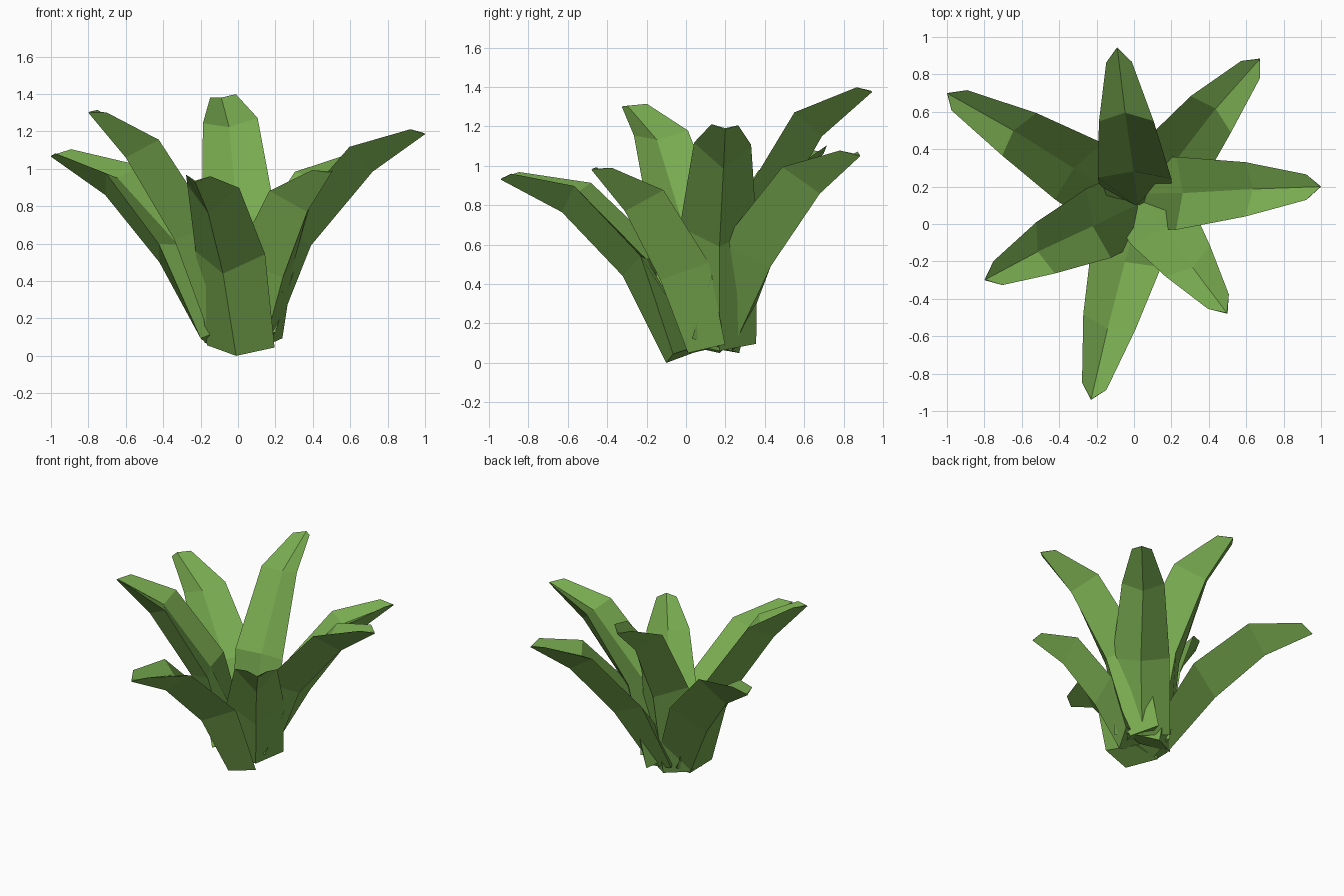
import bpy
import bmesh
from mathutils import Vector

if "Cube" in bpy.data.objects:
    bpy.data.objects.remove(bpy.data.objects["Cube"])

green = bpy.data.materials.new("leaf green")
green.diffuse_color = (0.19, 0.41, 0.08, 1)
green.use_nodes = True
green.node_tree.nodes["Principled BSDF"].inputs["Base Color"].default_value = green.diffuse_color

# Ridge (keel) points of each leaf from base to tip, and its roll
LEAVES = {
    "back_leaf": ([(0, .27, .05), (-.02, .42, .68), (-.06, .69, 1.15), (-.09, .945, 1.375)], .16),
    "back_right_leaf": ([(.12, .23, .06), (.30, .43, .49), (.49, .68, .86), (.675, .885, 1.05)], .05),
    "right_leaf": ([(.18, .17, .06), (.39, .17, .59), (.72, .19, .985), (1.0, .20, 1.185)], .05),
    "front_right_leaf": ([(.14, .01, .05), (.24, -.13, .42), (.37, -.31, .77), (.50, -.48, .98)], .03),
    "front_leaf": ([(-.01, -.10, 0), (-.08, -.32, .44), (-.16, -.63, .765), (-.23, -.94, .93)], .07),
    "left_leaf": ([(-.13, .03, .05), (-.34, -.07, .62), (-.60, -.19, 1.06), (-.80, -.30, 1.30)], .14),
    "back_left_leaf": ([(-.15, .17, .05), (-.42, .36, .50), (-.71, .54, .86), (-1.0, .70, 1.065)], .19),
}
HALF_WIDTH = (.19, .195, .145, .068)   # rim distance from the keel
RIM = (.11, .19, .178, .065)           # rim height above the keel
GROOVE = (.19, .15, .12, .008)         # height of the inner groove above the keel
SWEEP = (0, 0, 0, .05)                 # rims pulled back to point the tip


def make_leaf(name, ridge, roll):
    """Solid leaf: keel below, two raised rims, shallow groove on top."""
    pts = [Vector(p) for p in ridge]
    axis = pts[-1] - pts[0]
    side = Vector((axis.y, -axis.x, 0)).normalized()
    bm = bmesh.new()
    rings = []
    for i, p in enumerate(pts):
        t = (pts[min(i + 1, 3)] - pts[max(i - 1, 0)]).normalized()
        up = side.cross(t).normalized()
        offset = (side + up * roll) * HALF_WIDTH[i]
        rim = p + up * RIM[i] - t * SWEEP[i]
        groove = p + up * GROOVE[i]
        rings.append([bm.verts.new(v) for v in (rim - offset, p, rim + offset, groove)])
    for a, b in zip(rings, rings[1:]):
        for k in range(4):
            n = (k + 1) % 4
            bm.faces.new((a[k], a[n], b[n], b[k]))
    # end caps
    bm.faces.new(rings[0][::-1])
    tip = rings[-1]
    bm.faces.new((tip[0], tip[1], tip[3]))
    bm.faces.new((tip[1], tip[2], tip[3]))
    bmesh.ops.recalc_face_normals(bm, faces=bm.faces)
    mesh = bpy.data.meshes.new(name)
    bm.to_mesh(mesh)
    bm.free()
    mesh.materials.append(green)
    bpy.context.collection.objects.link(bpy.data.objects.new(name, mesh))


for leaf, (ridge, roll) in LEAVES.items():
    make_leaf(leaf, ridge, roll)
